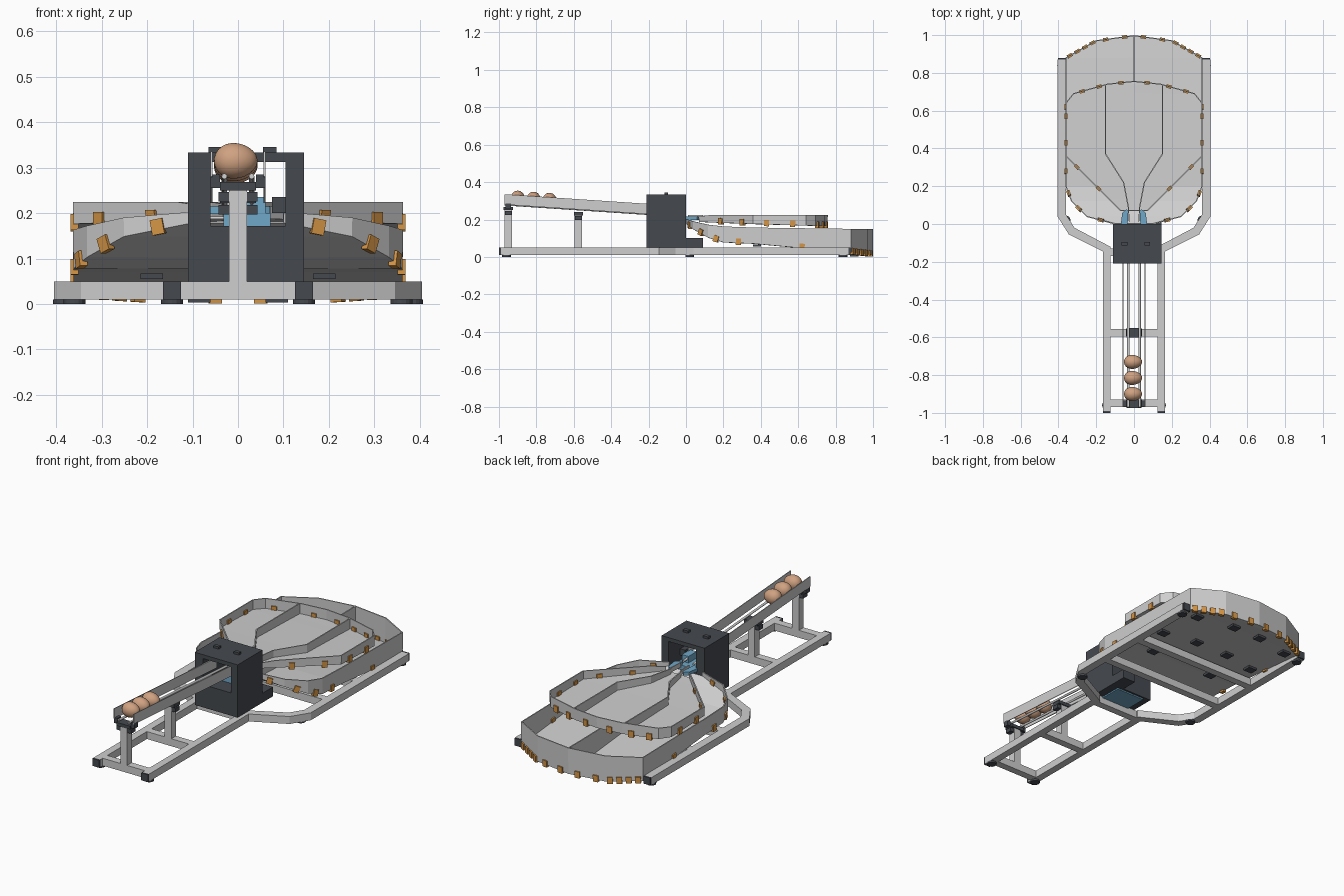
import bpy, bmesh, math
from mathutils import Vector

cube = bpy.data.objects.get("Cube")
if cube:
    bpy.data.objects.remove(cube, do_unlink=True)


def material(name, rgb):
    m = bpy.data.materials.new(name)
    m.use_nodes = True
    m.diffuse_color = (*rgb, 1)
    bsdf = next(n for n in m.node_tree.nodes if n.type == 'BSDF_PRINCIPLED')
    bsdf.inputs["Base Color"].default_value = (*rgb, 1)
    return m


GREY = material("light_grey", (0.62, 0.62, 0.62))
DARK = material("dark_grey", (0.06, 0.067, 0.078))
ORANGE = material("orange", (0.66, 0.3, 0.06))
BLUE = material("blue", (0.16, 0.39, 0.57))
EGG = material("egg_tan", (0.63, 0.36, 0.22))


def finish(name, bm, mat):
    bmesh.ops.recalc_face_normals(bm, faces=bm.faces)
    me = bpy.data.meshes.new(name)
    bm.to_mesh(me)
    bm.free()
    me.materials.append(mat)
    ob = bpy.data.objects.new(name, me)
    bpy.context.collection.objects.link(ob)
    return ob


def box(name, x, y, z, mat):
    """Axis-aligned box from (low, high) ranges."""
    bm = bmesh.new()
    bmesh.ops.create_cube(bm, size=1)
    for v in bm.verts:
        v.co = [(r[0] + r[1]) / 2 + c * (r[1] - r[0]) for r, c in zip((x, y, z), v.co)]
    return finish(name, bm, mat)


def prism(name, pts, z, mat):
    """Extrude a flat outline between two heights."""
    bm = bmesh.new()
    face = bm.faces.new([bm.verts.new((px, py, z[0])) for px, py in pts])
    up = bmesh.ops.extrude_face_region(bm, geom=[face])
    for v in up["geom"]:
        if isinstance(v, bmesh.types.BMVert):
            v.co.z = z[1]
    return finish(name, bm, mat)


def thicken(ob, t):
    mod = ob.modifiers.new("thickness", 'SOLIDIFY')
    mod.thickness = t
    mod.offset = 0


def wall(name, path, mat, t=0.006):
    """Upright sheet along (x, y, low, high) points."""
    bm = bmesh.new()
    cols = [(bm.verts.new((x, y, a)), bm.verts.new((x, y, b))) for x, y, a, b in path]
    for (a, b), (c, d) in zip(cols, cols[1:]):
        bm.faces.new((a, c, d, b))
    thicken(finish(name, bm, mat), t)


def tray(name, stations):
    """Floor and outer walls through (y, half width, floor z, top z) stations."""
    bm = bmesh.new()
    rows = []
    for y, w, zf, zt in stations:
        pts = [(-w, y, zt), (-w, y, zf), (0, y, zf), (w, y, zf), (w, y, zt)]
        rows.append([bm.verts.new(p) for p in pts])
    for r, s in zip(rows, rows[1:]):
        for i in range(4):
            bm.faces.new((r[i], r[i + 1], s[i + 1], s[i]))
    bmesh.ops.remove_doubles(bm, verts=bm.verts, dist=0.0005)
    thicken(finish(name, bm, GREY), 0.006)


def clips(name, stations, counts):
    """Small orange clips spread along the foot of a tray's outer wall."""
    for a, b, n in zip(stations, stations[1:], counts):
        for i in range(n):
            t = (i + 0.5) / n
            y, w, z = [a[k] + (b[k] - a[k]) * t for k in range(3)]
            ang = math.atan2(b[0] - a[0], b[1] - a[1])
            pitch = math.atan2(b[2] - a[2], math.hypot(b[0] - a[0], b[1] - a[1]))
            for s in (1, -1):
                ob = box(name, (-0.014, 0.014), (-0.009, 0.009), (-0.012, 0.022), ORANGE)
                ob.location = (s * w, y, z)
                ob.rotation_euler = (0, -s * pitch, s * ang)


# Base frame: bent side rails, end caps, feet
H = (0.01, 0.05)
for s, side in ((1, "left"), (-1, "right")):
    outer = [(0.165, -0.99), (0.165, -0.145), (0.345, -0.055), (0.405, 0.04), (0.405, 0.87)]
    inner = [(0.36, 0.87), (0.36, 0.05), (0.315, -0.02), (0.125, -0.12), (0.125, -0.99)]
    prism(side + "_frame_rail", [(s * x, y) for x, y in outer + inner], H, GREY)
    for nm, x, y in (("front", 0.145, -0.995), ("rear", 0.3825, 0.875)):
        box(f"{side}_{nm}_end_cap", (s * x - 0.02, s * x + 0.02), (y - 0.005, y + 0.005), H, DARK)
    for x, y in ((0.145, -0.96), (0.3825, 0.84), (0.36, 0.02)):
        bm = bmesh.new()
        bmesh.ops.create_cone(bm, cap_ends=True, segments=16, radius1=0.024, radius2=0.024, depth=0.01)
        finish(side + "_foot", bm, DARK).location = (s * x, y, 0.005)

# Cross members
for y, w in ((-0.95, 0.13), (-0.575, 0.13), (-0.15, 0.13), (0.22, 0.365), (0.48, 0.365)):
    box("cross_member", (-w, w), (y - 0.02, y + 0.02), H, GREY)

# Infeed posts with dark brackets
for y, top in ((-0.95, 0.25), (-0.575, 0.222)):
    box("infeed_post", (-0.02, 0.02), (y - 0.02, y + 0.02), (0.05, top), GREY)
    box("post_collar", (-0.043, 0.043), (y - 0.018, y + 0.018), (top - 0.025, top - 0.004), DARK)
    box("post_bracket", (-0.04, 0.04), (y - 0.025, y + 0.025), (top, top + 0.018), DARK)
for s in (1, -1):
    box("end_bracket_ear", sorted((s * 0.04, s * 0.06)), (-0.965, -0.935), (0.255, 0.285), DARK)

# Sloping infeed: side plates and round guide rods
for s in (1, -1):
    wall("infeed_side_plate", [(s * 0.058, -0.97, 0.28, 0.335), (s * 0.058, -0.1, 0.222, 0.277)], GREY, 0.004)
    p, q = Vector((s * 0.03, -0.97, 0.281)), Vector((s * 0.03, -0.02, 0.218))
    bm = bmesh.new()
    bmesh.ops.create_cone(bm, cap_ends=True, segments=12, radius1=0.006, radius2=0.006, depth=(q - p).length)
    rod = finish("guide_rod", bm, GREY)
    rod.location = (p + q) / 2
    rod.rotation_euler = (q - p).to_track_quat('Z', 'Y').to_euler()

# Eggs
for y in (-0.9, -0.815, -0.73):
    bm = bmesh.new()
    bmesh.ops.create_uvsphere(bm, u_segments=24, v_segments=14, radius=1)
    for v in bm.verts:
        k = 1 - 0.1 * v.co.x
        v.co = (v.co.x * 0.048, v.co.y * 0.037 * k, v.co.z * 0.039 * k)
    for f in bm.faces:
        f.smooth = True
    finish("egg", bm, EGG).location = (-0.005, y, 0.315 - (y + 0.9) * 0.067)

# Sorting housing, open front to back
D = (-0.21, 0)
box("housing_left_wall", (0.105, 0.145), D, (0.05, 0.333), DARK)
box("housing_right_wall", (-0.11, -0.06), D, (0.05, 0.333), DARK)
box("housing_roof", (-0.06, 0.105), D, (0.312, 0.333), DARK)
box("housing_base", (-0.06, 0.105), D, (0.05, 0.172), DARK)
box("housing_side_box", (0.07, 0.145), (0, 0.09), (0.05, 0.1), DARK)
box("sensor_block", (0.075, 0.105), (-0.15, -0.1), (0.2, 0.235), DARK)
for x in (-0.05, 0.07):
    box("roof_tab", (x - 0.015, x + 0.015), (-0.115, -0.095), (0.333, 0.345), DARK)
box("housing_under_plate", (-0.07, 0.1), (-0.19, -0.01), (0.043, 0.05), BLUE)

# Blue diverter and its light guide
box("diverter_base", (-0.032, 0.072), (-0.12, -0.01), (0.172, 0.2), BLUE)
box("diverter_block", (0.02, 0.06), (-0.12, -0.05), (0.2, 0.235), BLUE)
for s in (1, -1):
    arm = [(0.035, -0.02), (0.07, -0.005), (0.062, 0.06), (0.04, 0.078), (0.03, 0.07)]
    prism("diverter_arm", [(s * x, y) for x, y in arm], (0.198, 0.215), BLUE)
    wall("diverter_guide", [(s * 0.025, 0.01, 0.2, 0.225), (s * 0.03, 0.09, 0.2, 0.225)], GREY, 0.005)

# Lower tray, two lanes
lower = [(0.0, 0.1, 0.18, 0.203), (0.04, 0.25, 0.15, 0.19), (0.12, 0.33, 0.105, 0.172),
         (0.2, 0.36, 0.08, 0.163), (0.36, 0.36, 0.073, 0.157), (0.88, 0.36, 0.025, 0.15),
         (0.97, 0.2, 0.015, 0.15), (0.997, 0, 0.013, 0.15)]
tray("lower_tray", lower)
clips("lower_tray_clip", lower, (1, 1, 1, 1, 1, 4, 2, 1))
wall("lower_tray_divider", [(0, y, zf, min(zt, 0.165)) for y, w, zf, zt in lower[2:]], GREY)

# Upper tray, three lanes
upper = [(0.07, 0.07, 0.19, 0.215), (0.13, 0.13, 0.187, 0.224), (0.36, 0.36, 0.178, 0.224),
         (0.64, 0.36, 0.17, 0.224), (0.69, 0.32, 0.168, 0.224), (0.74, 0.14, 0.167, 0.224),
         (0.755, 0, 0.167, 0.224)]
tray("upper_tray", upper)
clips("upper_tray_clip", upper, (0, 2, 2, 0, 2, 1))
for s in (1, -1):
    wall("upper_tray_divider", [(s * 0.03, 0.09, 0.19, 0.22), (s * 0.055, 0.22, 0.184, 0.224),
                                (s * 0.15, 0.37, 0.178, 0.224), (s * 0.15, 0.737, 0.167, 0.224)], GREY)

# Dark joining plates under the lower tray
for x, y, z in ((0.085, 0.9, 0.012), (0.29, 0.85, 0.02), (0.1, 0.62, 0.042), (0.29, 0.58, 0.046), (0.19, 0.38, 0.064)):
    for s in (1, -1):
        box("joining_plate", (s * x - 0.025, s * x + 0.025), (y - 0.022, y + 0.022), (z - 0.009, z + 0.003), DARK)
